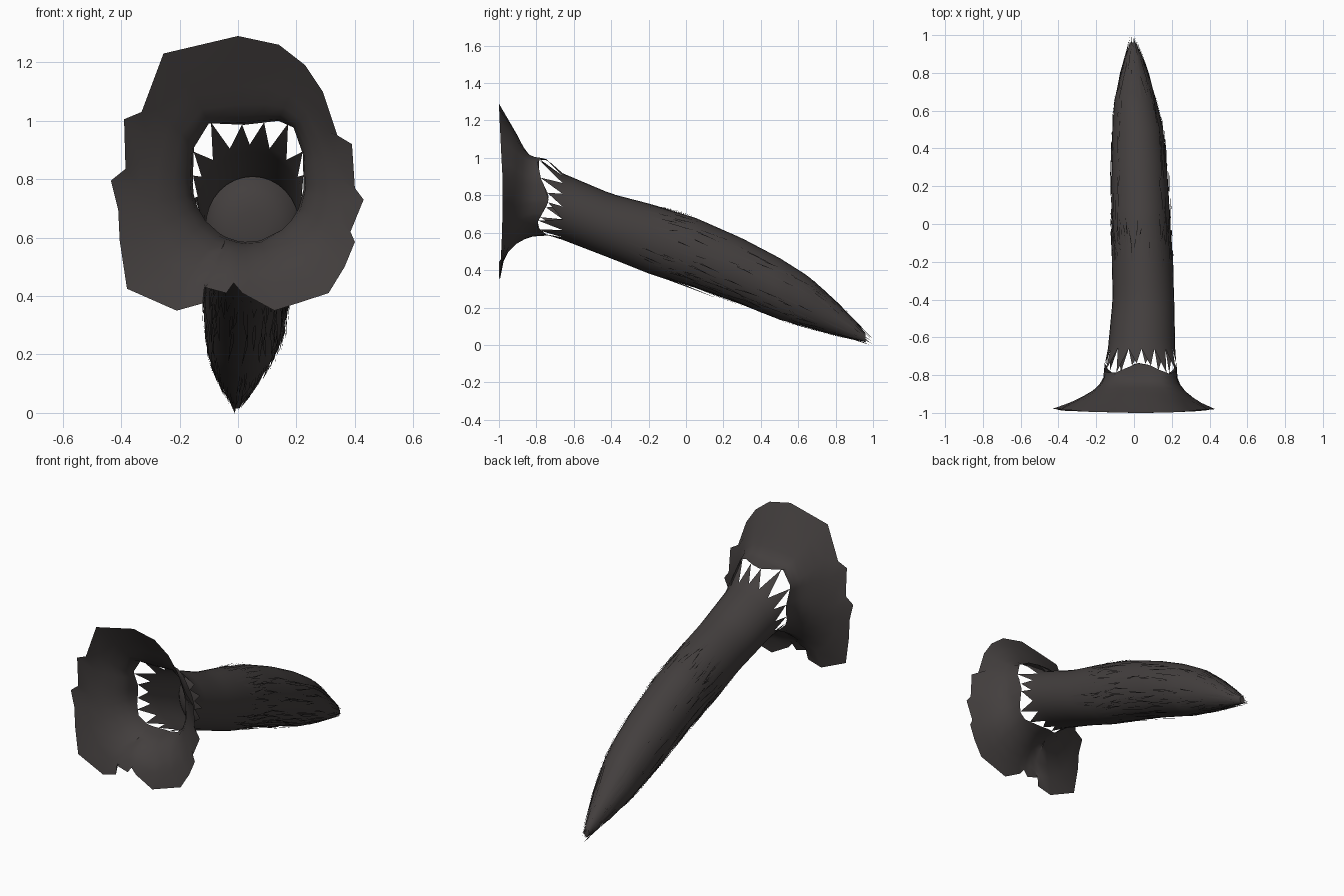
import bpy, bmesh, math, random
from math import cos, sin, pi

random.seed(4)
cube = bpy.data.objects.get("Cube")
if cube:
    bpy.data.objects.remove(cube)

# One dark fur colour for everything
FUR = (0.056, 0.049, 0.048, 1)
fur = bpy.data.materials.new("dark brown fur")
fur.use_nodes = True
fur.diffuse_color = FUR
shader = fur.node_tree.nodes["Principled BSDF"]
shader.inputs["Base Color"].default_value = FUR
shader.inputs["Roughness"].default_value = 0.9

# Tail stations: y, top z, bottom z, right x, left x
STATIONS = [
    (-.8, .99, .585, -.155, .23), (-.66, .915, .565, -.135, .215),
    (-.4, .805, .465, -.11, .21), (-.15, .74, .365, -.115, .2),
    (.05, .68, .305, -.12, .19), (.3, .57, .215, -.12, .175),
    (.5, .465, .135, -.115, .155), (.65, .37, .095, -.105, .12),
    (.78, .25, .06, -.075, .08), (.88, .15, .035, -.045, .045),
    (.95, .075, .017, -.025, .015), (1, .025, .005, -.012, .0)]

# Collar outline seen from the front: x, z, clockwise from the top
OUTLINE = [
    (0, 1.29), (.14, 1.26), (.23, 1.19), (.29, 1.1), (.34, .95), (.39, .92),
    (.4, .77), (.43, .73), (.385, .62), (.4, .585), (.365, .5), (.31, .41),
    (.125, .35), (.015, .41), (-.015, .445), (-.04, .41), (-.115, .43),
    (-.12, .375), (-.21, .35), (-.38, .425), (-.405, .59), (-.41, .695),
    (-.435, .795), (-.385, .835), (-.39, 1.005), (-.33, 1.03), (-.255, 1.23)]


def tail_point(y, a, lift=0.0):
    """Point on the tail skin at distance y and angle a, lifted outward."""
    for p, q in zip(STATIONS, STATIONS[1:]):
        if y <= q[0] or q is STATIONS[-1]:
            t = (y - p[0]) / (q[0] - p[0])
            top, bot, lo, hi = (u + (v - u) * t for u, v in zip(p[1:], q[1:]))
            break
    return ((lo + hi) / 2 + ((hi - lo) / 2 + lift) * cos(a), y,
            (top + bot) / 2 + ((top - bot) / 2 + lift) * sin(a))


CX, CZ, RX, RZ = .035, .785, .19, .2


def rim_point(a):
    """Wavy inner edge of the collar, squared off at its upper corners."""
    r = 1 + .35 * max(0, sin(a)) * sin(2 * a) ** 2
    return CX + RX * r * cos(a), -.765 + .03 * cos(4 * a), CZ + RZ * r * sin(a)


def bridge(bm, rings):
    for r, s in zip(rings, rings[1:]):
        for i in range(len(r)):
            j = (i + 1) % len(r)
            bm.faces.new((r[i], r[j], s[j], s[i]))


def finish(bm, name, outward=True):
    if outward:
        bmesh.ops.recalc_face_normals(bm, faces=bm.faces)
    mesh = bpy.data.meshes.new(name)
    bm.to_mesh(mesh)
    bm.free()
    mesh.materials.append(fur)
    ob = bpy.data.objects.new(name, mesh)
    bpy.context.collection.objects.link(ob)
    bpy.ops.object.select_all(action="DESELECT")
    ob.select_set(True)
    bpy.context.view_layer.objects.active = ob
    bpy.ops.object.shade_smooth_by_angle(angle=math.radians(50))


N = 32
ANGLES = [2 * pi * i / N for i in range(N)]


def tail_rings(bm, start, end, count, lift=0.0):
    ys = [start + (end - start) * k / count for k in range(count + 1)]
    return [[bm.verts.new(tail_point(y, a, lift)) for a in ANGLES] for y in ys]


# Flared collar: wavy opening widening to a ragged edge, fuller at the top
bm = bmesh.new()
FLARE = [(0, 0), (.03, -.815), (.11, -.852), (.25, -.888),
         (.48, -.927), (.72, -.96), (1, -1)]
rings = []
count = len(OUTLINE)
for t, y in FLARE:
    ring = []
    for i, (x, z) in enumerate(OUTLINE):
        a = math.atan2((z - CZ) / RZ, (x - CX) / RX)
        rx, ry, rz = rim_point(a)
        if t == 0:
            ring.append(bm.verts.new((rx, ry, rz)))
            continue
        if t < 1:
            near = [OUTLINE[(i + k) % count] for k in (-1, 0, 1)]
            x, z = (sum(c) / 3 for c in zip(*near))
        bow = .02 * t * cos(a) ** 2 + .11 * t * (1 - t) * sin(a)
        ring.append(bm.verts.new((rx + (x - rx) * t, y + bow, rz + (z - rz) * t)))
    rings.append(ring)
bridge(bm, rings)
finish(bm, "flared_collar")

# Tail base: open sleeve with pointed tabs reaching the collar
bm = bmesh.new()
rings = tail_rings(bm, -.66, -.2, 8, .003)
bridge(bm, rings)
first, last = rings[0], rings[-1]
for i in range(0, N, 2):
    a = ANGLES[i] + 2 * pi / N
    tip = bm.verts.new(rim_point(a + random.uniform(-.1, .1)))
    middle = first[(i + 1) % N]
    bm.faces.new((first[i], tip, middle))
    bm.faces.new((middle, tip, first[(i + 2) % N]))
# Ragged rear hem of the sleeve
for i in range(N):
    a = ANGLES[i] + pi / N
    tip = bm.verts.new(tail_point(random.uniform(-.1, .05), a, .004))
    bm.faces.new((last[i], last[(i + 1) % N], tip))
finish(bm, "tail_base")

# Main tail: closed at the front with a low dome, tapering to the tip
bm = bmesh.new()
rings = tail_rings(bm, -.41, .96, 36)
for scale, y in ((.85, -.435), (.6, -.455), (.3, -.465)):
    ring = []
    for a in ANGLES:
        edge, far = tail_point(-.41, a), tail_point(-.41, a + pi)
        mid = [(u + v) / 2 for u, v in zip(edge, far)]
        x, _, z = (m + (u - m) * scale for m, u in zip(mid, edge))
        ring.append(bm.verts.new((x, y, z)))
    rings.insert(0, ring)
bridge(bm, rings)
bm.faces.new(rings[0])
bm.faces.new(rings[-1])
finish(bm, "main_tail")


# Fur wisps: slim pointed blades lying back along the tail
def add_wisps(name, number, start, stop, length, spread, arc, rise=.01):
    bm = bmesh.new()
    for _ in range(number):
        y, a = random.uniform(start, stop), random.uniform(*arc)
        tip_y = min(y + length * random.uniform(.6, 1.2), random.uniform(.95, 1))
        w = spread * random.uniform(.5, 1)
        mid_y = (y + tip_y) / 2
        root = bm.verts.new(tail_point(y, a, -.002))
        side = [bm.verts.new(tail_point(mid_y, a + s * w, .005)) for s in (-1, 1)]
        tip = bm.verts.new(tail_point(tip_y, a + random.uniform(-.1, .1),
                                      rise * random.uniform(.4, 1.4)))
        bm.faces.new((root, side[0], tip, side[1]))
    finish(bm, name, outward=False)


add_wisps("upper_wisps", 30, -.25, -.1, .2, .03, (.2, pi - .2), .014)
add_wisps("left_wisps", 60, -.4, .5, .28, .04, (-.9, .9), .014)
add_wisps("right_wisps", 50, -.4, .5, .28, .04, (pi - .9, pi + .9), .006)
add_wisps("lower_wisps", 50, -.3, .6, .3, .06, (pi + .3, 2 * pi - .3))
add_wisps("tip_tuft", 60, .55, .85, .25, .14, (0, 2 * pi), .008)
